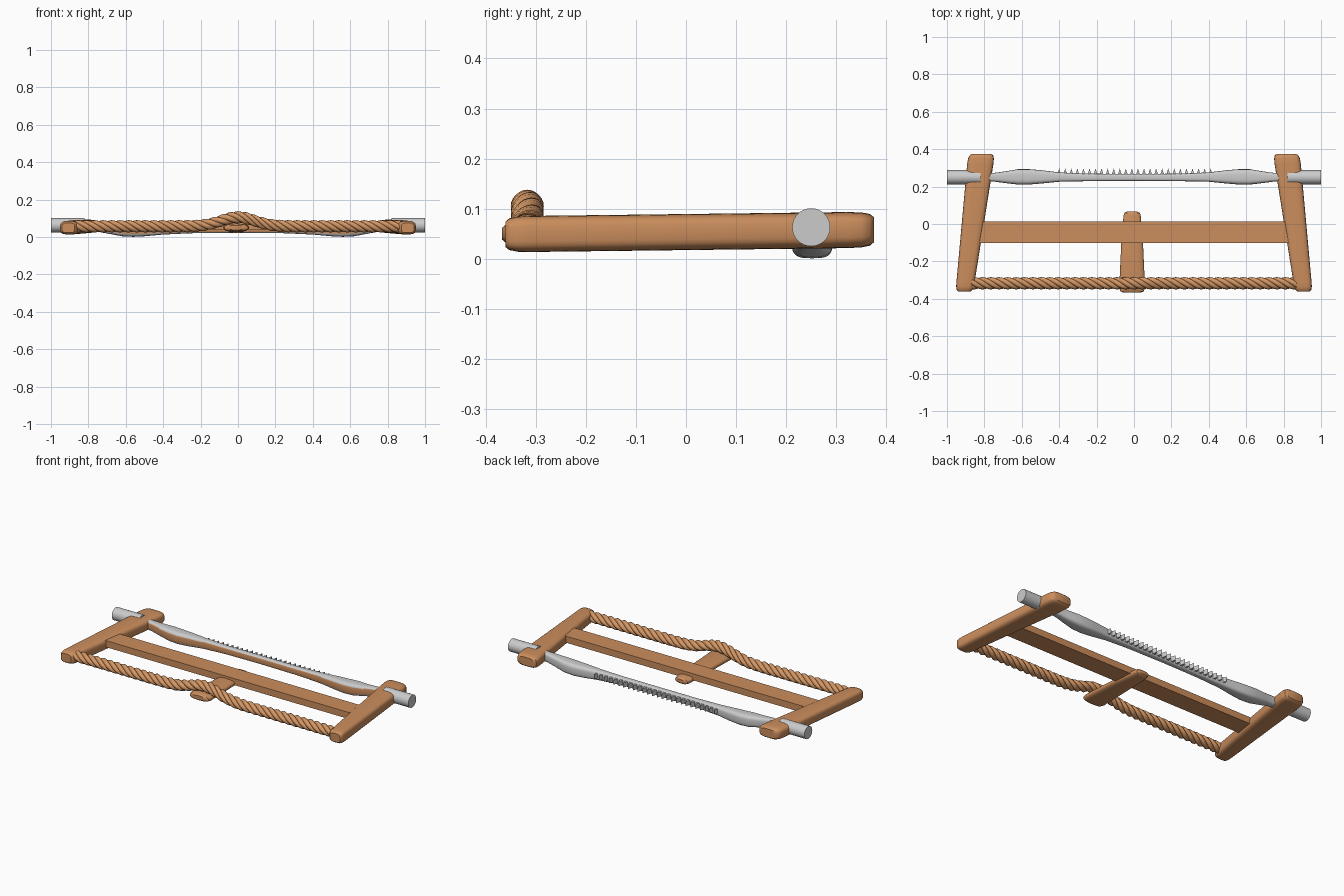
import bpy, bmesh, math

if "Cube" in bpy.data.objects:
    bpy.data.objects.remove(bpy.data.objects["Cube"])


def material(name, color):
    m = bpy.data.materials.new(name)
    m.diffuse_color = color
    m.use_nodes = True
    m.node_tree.nodes["Principled BSDF"].inputs["Base Color"].default_value = m.diffuse_color
    return m


WOOD = material("wood", (0.60, 0.27, 0.11, 1))
ROPE = material("rope", (0.66, 0.31, 0.13, 1))


def finish(bm, name, mat=None, angle=35):
    bmesh.ops.recalc_face_normals(bm, faces=bm.faces)
    me = bpy.data.meshes.new(name)
    bm.to_mesh(me)
    bm.free()
    ob = bpy.data.objects.new(name, me)
    bpy.context.collection.objects.link(ob)
    if mat:
        me.materials.append(mat)
    bpy.ops.object.select_all(action='DESELECT')
    ob.select_set(True)
    bpy.context.view_layer.objects.active = ob
    bpy.ops.object.shade_smooth_by_angle(angle=math.radians(angle))
    return ob


def skin(bm, rings):
    """Bridge closed rings of points and cap both ends."""
    vs = [[bm.verts.new(p) for p in r] for r in rings]
    n = len(vs[0])
    for a, b in zip(vs, vs[1:]):
        for i in range(n):
            j = (i + 1) % n
            bm.faces.new((a[i], a[j], b[j], b[i]))
    bm.faces.new(vs[0])
    bm.faces.new(vs[-1])


def squircle(hw, hh, power, n=32):
    for i in range(n):
        c, s = math.cos(2 * math.pi * i / n), math.sin(2 * math.pi * i / n)
        yield (hw * math.copysign(abs(c) ** (2 / power), c),
               hh * math.copysign(abs(s) ** (2 / power), s))


def loft(name, axis, stations, power, mat=None):
    """Stations are (position, side centre, half width, z centre, half height)."""
    bm = bmesh.new()
    rings = []
    for t, c, hw, cz, hh in stations:
        pts = [(c + u, cz + v) for u, v in squircle(hw, hh, power)]
        rings.append([(u, t, z) if axis == 'y' else (t, u, z) for u, z in pts])
    skin(bm, rings)
    return finish(bm, name, mat)


# Side arms, tapering and leaning, with rounded ends
for side, label in ((-1, "left"), (1, "right")):
    stations = []
    for y, k in ((-0.36, .72), (-0.353, .88), (-0.335, .98), (-0.31, 1), (0.0, 1),
                 (0.32, 1), (0.35, .97), (0.367, .88), (0.375, .7)):
        f = (y + 0.36) / 0.735
        stations.append((y, side * (0.907 - 0.092 * f), (0.047 + 0.025 * f) * k,
                         0.049 + 0.009 * f, 0.036 * k))
    loft(label + "_arm", 'y', stations, 3.6, WOOD)

# Straight stretcher between the arms
bm = bmesh.new()
bmesh.ops.create_cube(bm, size=1)
for v in bm.verts:
    v.co = (v.co.x * 1.66, v.co.y * 0.115 - 0.043, v.co.z * 0.04 + 0.06)
finish(bm, "stretcher", WOOD)

# Tightening toggle under the stretcher
loft("toggle", 'y', [
    (-0.367, -0.01, 0.045, 0.05, 0.012), (-0.36, -0.01, 0.063, 0.05, 0.018),
    (-0.34, -0.01, 0.069, 0.05, 0.021), (-0.10, -0.01, 0.058, 0.046, 0.02),
    (0.045, -0.01, 0.046, 0.041, 0.019), (0.06, -0.01, 0.041, 0.041, 0.016),
    (0.066, -0.01, 0.028, 0.041, 0.01)], 2.6, WOOD)

# Blade with swollen shoulders, mirrored about the middle
half = [(0.0, 0.249, 0.019, 0.044, 0.022), (0.25, 0.249, 0.020, 0.043, 0.023),
        (0.40, 0.251, 0.025, 0.041, 0.028), (0.50, 0.252, 0.036, 0.038, 0.034),
        (0.56, 0.252, 0.041, 0.037, 0.036), (0.62, 0.252, 0.041, 0.040, 0.036),
        (0.69, 0.25, 0.031, 0.048, 0.031), (0.75, 0.25, 0.023, 0.056, 0.028),
        (0.85, 0.25, 0.021, 0.060, 0.026)]
blade = loft("blade", 'x', [(-s[0],) + s[1:] for s in half[:0:-1]] + half, 3.4)
plain = material("steel", (0.8, 0.8, 0.8, 1))
blade.data.materials.append(plain)
blade.data.materials.append(WOOD)
for p in blade.data.polygons:
    if p.normal.y < -0.93 and abs(p.normal.x) < 0.3:
        p.material_index = 1

# Row of saw teeth along the outer edge of the blade
bm = bmesh.new()
for i in range(26):
    x = -0.40 + i * 0.0324
    skin(bm, [[(x - 0.012, 0.258, z), (x + 0.012, 0.258, z), (x, 0.297, z)]
              for z in (0.030, 0.058)])
finish(bm, "teeth")

# Round pins holding the blade ends
for side, label in ((-1, "left"), (1, "right")):
    bm = bmesh.new()
    skin(bm, [[(side * x, 0.25 + u, 0.063 + v) for u, v in squircle(0.038, 0.038, 2)]
              for x in (0.82, 1.0)])
    finish(bm, label + "_pin")

# Twisted rope: strands wound around a path that humps over the toggle
bm = bmesh.new()
STRANDS, PITCH, STEPS = 4, 0.18, 240
for s in range(STRANDS):
    rings = []
    for i in range(STEPS + 1):
        x = -0.87 + 1.74 * i / STEPS
        zc = 0.057 + 0.048 * math.exp(-(x / 0.13) ** 2)
        a = 2 * math.pi * (x / PITCH + s / STRANDS)
        oy, oz = -0.317 + 0.0165 * math.cos(a), zc + 0.0165 * math.sin(a)
        ring = []
        for k in range(10):
            b = a + 2 * math.pi * k / 10
            ring.append((x, oy + 0.0165 * math.cos(b), oz + 0.0165 * math.sin(b)))
        rings.append(ring)
    skin(bm, rings)
finish(bm, "rope", ROPE, 60)
